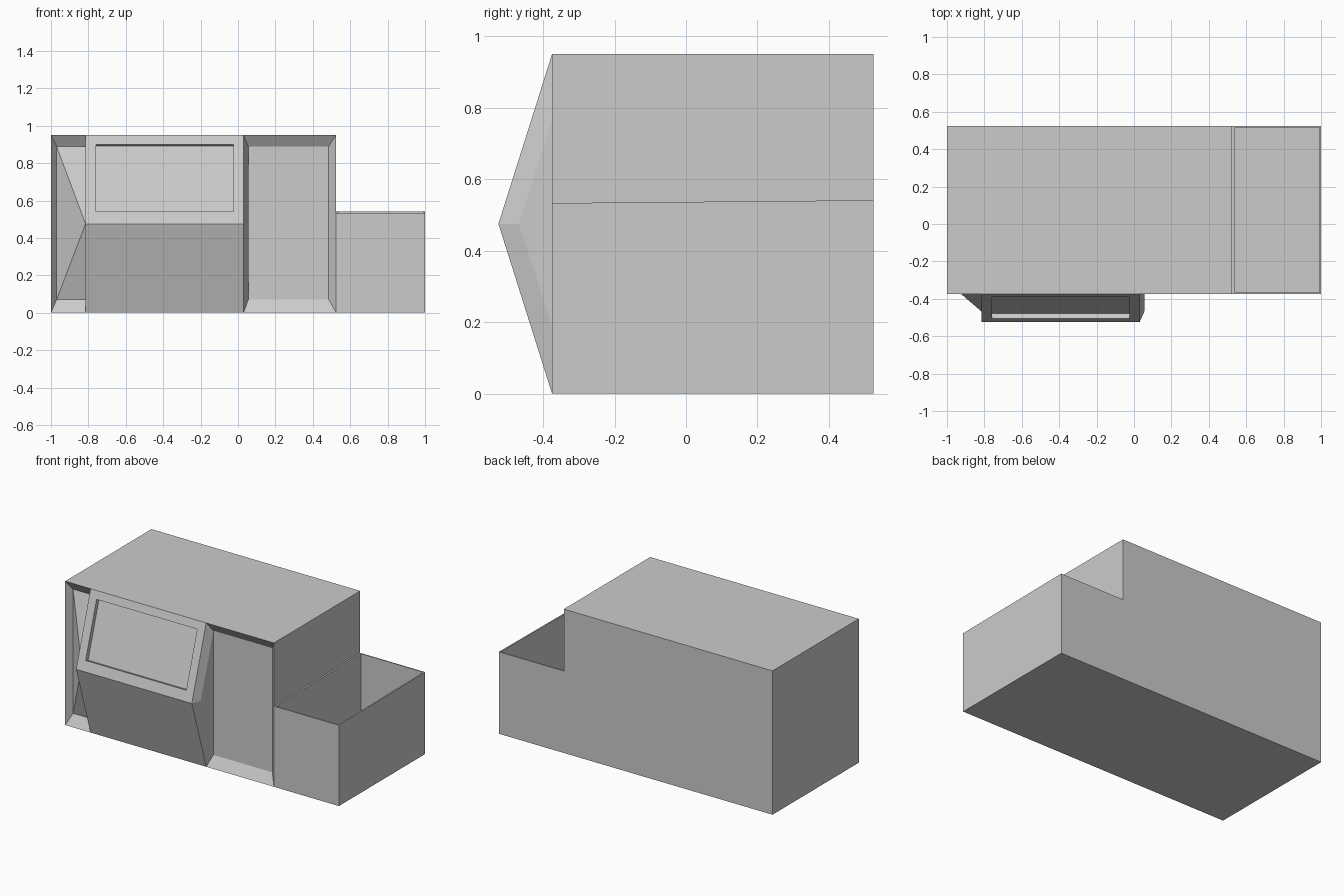
import bpy, bmesh

if "Cube" in bpy.data.objects:
    bpy.data.objects.remove(bpy.data.objects["Cube"])

XL, XR, XE = -1.0, 0.525, 1.0          # left end, body/bin joint, right end
YF, YB, H = -0.375, 0.525, 0.95        # front plane, back plane, height
WL, WR, YA, ZA = -0.815, 0.03, -0.525, 0.475   # wedge sides and ridge
YR, ZB, ZT = -0.335, 0.07, 0.89        # recessed bay depth and z range


def ring(bm, outer, inner):
    """Bridge two equal loops of points with quads."""
    n = len(outer)
    for i in range(n):
        j = (i + 1) % n
        face(bm, [outer[i], outer[j], inner[j], inner[i]])


def face(bm, pts):
    return bm.faces.new([bm.verts.new(p) for p in pts])


def finish(bm, name):
    bmesh.ops.remove_doubles(bm, verts=bm.verts[:], dist=1e-5)
    bmesh.ops.recalc_face_normals(bm, faces=bm.faces[:])
    mesh = bpy.data.meshes.new(name)
    bm.to_mesh(mesh)
    bm.free()
    obj = bpy.data.objects.new(name, mesh)
    bpy.context.collection.objects.link(obj)
    return obj


# --- Console body ---
bm = bmesh.new()
for z in (0, H):                                        # top and bottom
    face(bm, [(x, YF, z) for x in (XL, WL, WR, XR)] + [(XR, YB, z), (XL, YB, z)])
for x in (XL, XR):                                      # ends
    face(bm, [(x, YF, 0), (x, YB, 0), (x, YB, H), (x, YF, H)])
face(bm, [(XL, YB, 0), (XR, YB, 0), (XR, YB, H), (XL, YB, H)])

# Recessed bays either side of the wedge
for edge, side, in_edge, in_side in ((XL, WL, -0.97, -0.815),
                                     (XR, WR, 0.485, 0.055)):
    outer = [(edge, YF, 0), (edge, YF, H), (side, YF, H), (side, YA, ZA), (side, YF, 0)]
    inner = [(in_edge, YR, ZB), (in_edge, YR, ZT), (in_side, YR, ZT),
             (in_side, -0.468, ZA), (in_side, YR, ZB)]
    ring(bm, outer, inner)
    e, a, b, c, d = inner
    if edge == XL:                                      # slanted panel
        for tri in ((a, b, c), (a, c, e), (c, d, e)):
            face(bm, tri)
    else:                                               # flat panel with wedge cheek
        face(bm, (e, a, b, d))
        face(bm, (b, c, d))

# Wedge: plain lower face, upper face with sunken screen
face(bm, [(WL, YF, 0), (WR, YF, 0), (WR, YA, ZA), (WL, YA, ZA)])


def on_slope(x, z, depth=0.0):
    y = YA + (z - ZA) / (H - ZA) * (YF - YA)
    return (x, y + 0.954 * depth, z - 0.301 * depth)


def slope_rect(x0, x1, z0, z1, depth=0.0):
    return [on_slope(x, z, depth) for x, z in ((x0, z0), (x1, z0), (x1, z1), (x0, z1))]


frame = slope_rect(WL, WR, ZA, H)
rim = slope_rect(-0.76, -0.025, 0.54, 0.90)
screen = slope_rect(-0.76, -0.025, 0.54, 0.90, 0.027)
ring(bm, frame, rim)
ring(bm, rim, screen)
face(bm, screen)
finish(bm, "console_body")

# --- Open side bin with thin walls and a slightly tilted rim ---
bm = bmesh.new()


def rim_z(y):
    return 0.533 + 0.008 * (y - YF) / (YB - YF)


def rect(x0, x1, y0, y1, z=None):
    return [(x, y, rim_z(y) if z is None else z)
            for x, y in ((x0, y0), (x1, y0), (x1, y1), (x0, y1))]


inside = (XR + 0.011, XE - 0.009, YF + 0.009, YB - 0.008)
loops = [rect(XR, XE, YF, YB, 0), rect(XR, XE, YF, YB), rect(*inside), rect(*inside, 0.05)]
for lo, hi in zip(loops, loops[1:]):
    ring(bm, lo, hi)
face(bm, loops[0])
face(bm, loops[-1])
finish(bm, "side_bin")
